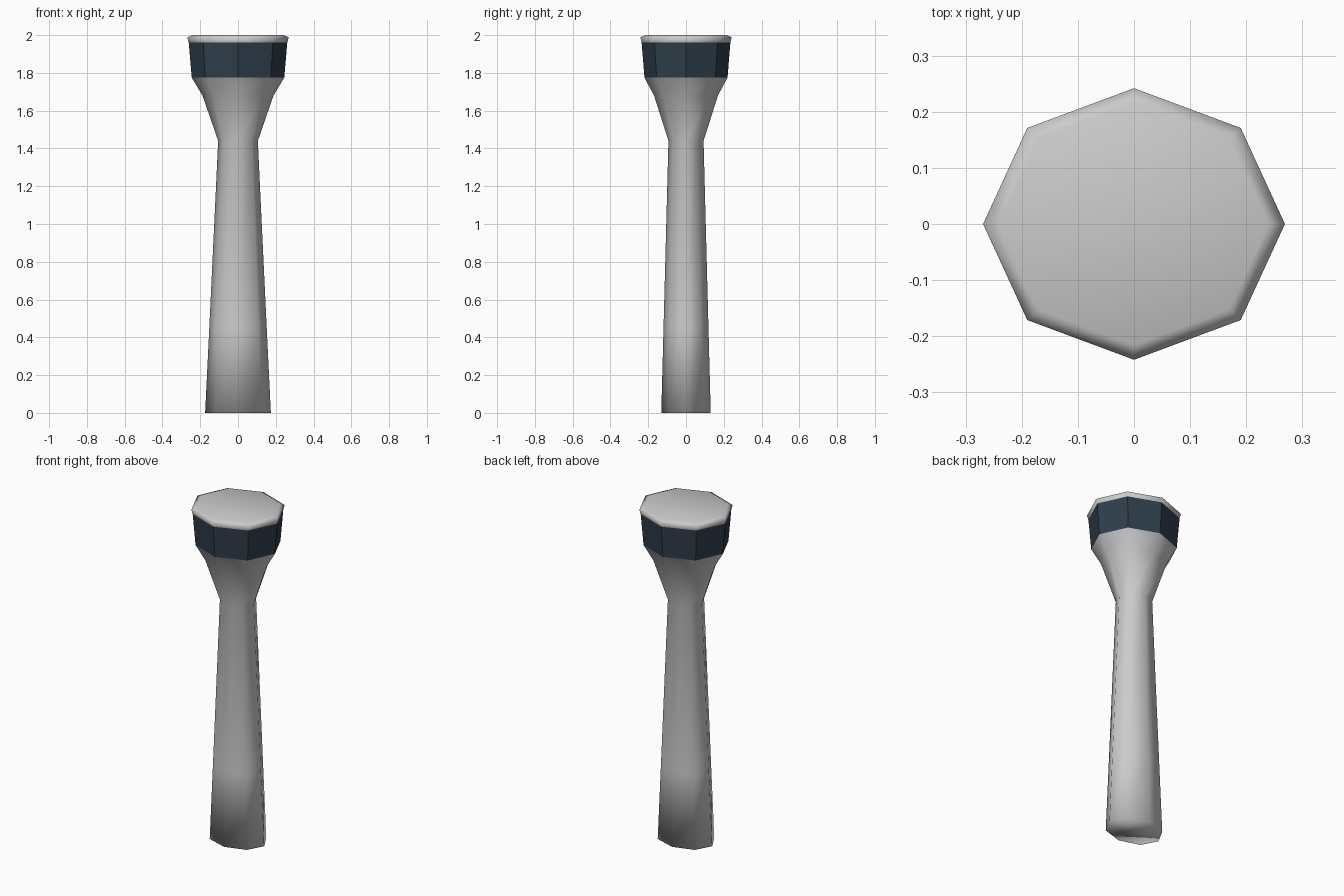
import bpy, bmesh
from math import cos, sin, pi

if "Cube" in bpy.data.objects:
    bpy.data.objects.remove(bpy.data.objects["Cube"])

SIDES = 8


def loft(name, rings, cap_bottom=False, cap_top=False, smooth=True):
    """Stack eight-sided oval rings given as (half width x, half width y, z)."""
    bm = bmesh.new()
    loops = []
    for rx, ry, z in rings:
        loops.append([bm.verts.new((rx * cos(2 * pi * i / SIDES),
                                    ry * sin(2 * pi * i / SIDES), z))
                      for i in range(SIDES)])
    for low, high in zip(loops, loops[1:]):
        for i in range(SIDES):
            j = (i + 1) % SIDES
            bm.faces.new((low[i], low[j], high[j], high[i]))
    if cap_bottom:
        bm.faces.new(loops[0][::-1])
    if cap_top:
        bm.faces.new(loops[-1])
    for f in bm.faces:
        f.smooth = smooth
    mesh = bpy.data.meshes.new(name)
    bm.to_mesh(mesh)
    bm.free()
    obj = bpy.data.objects.new(name, mesh)
    bpy.context.collection.objects.link(obj)
    return obj


# Tapered shaft flaring out below the cab
loft("tower_shaft", [
    (0.174, 0.131, 0.0),
    (0.152, 0.119, 0.45),
    (0.105, 0.093, 1.44),
    (0.188, 0.169, 1.68),
    (0.245, 0.220, 1.775),
], cap_bottom=True)

# Dark window band
windows = loft("window_band", [
    (0.245, 0.220, 1.775),
    (0.261, 0.235, 1.962),
], smooth=False)
glass = bpy.data.materials.new("dark_glass")
glass.diffuse_color = (0.028, 0.048, 0.07, 1)
glass.use_nodes = True
glass.node_tree.nodes["Principled BSDF"].inputs["Base Color"].default_value = glass.diffuse_color
windows.data.materials.append(glass)

# Roof with a bevelled lip
loft("roof", [
    (0.261, 0.235, 1.962),
    (0.269, 0.242, 1.988),
    (0.240, 0.216, 2.0),
], cap_top=True)
